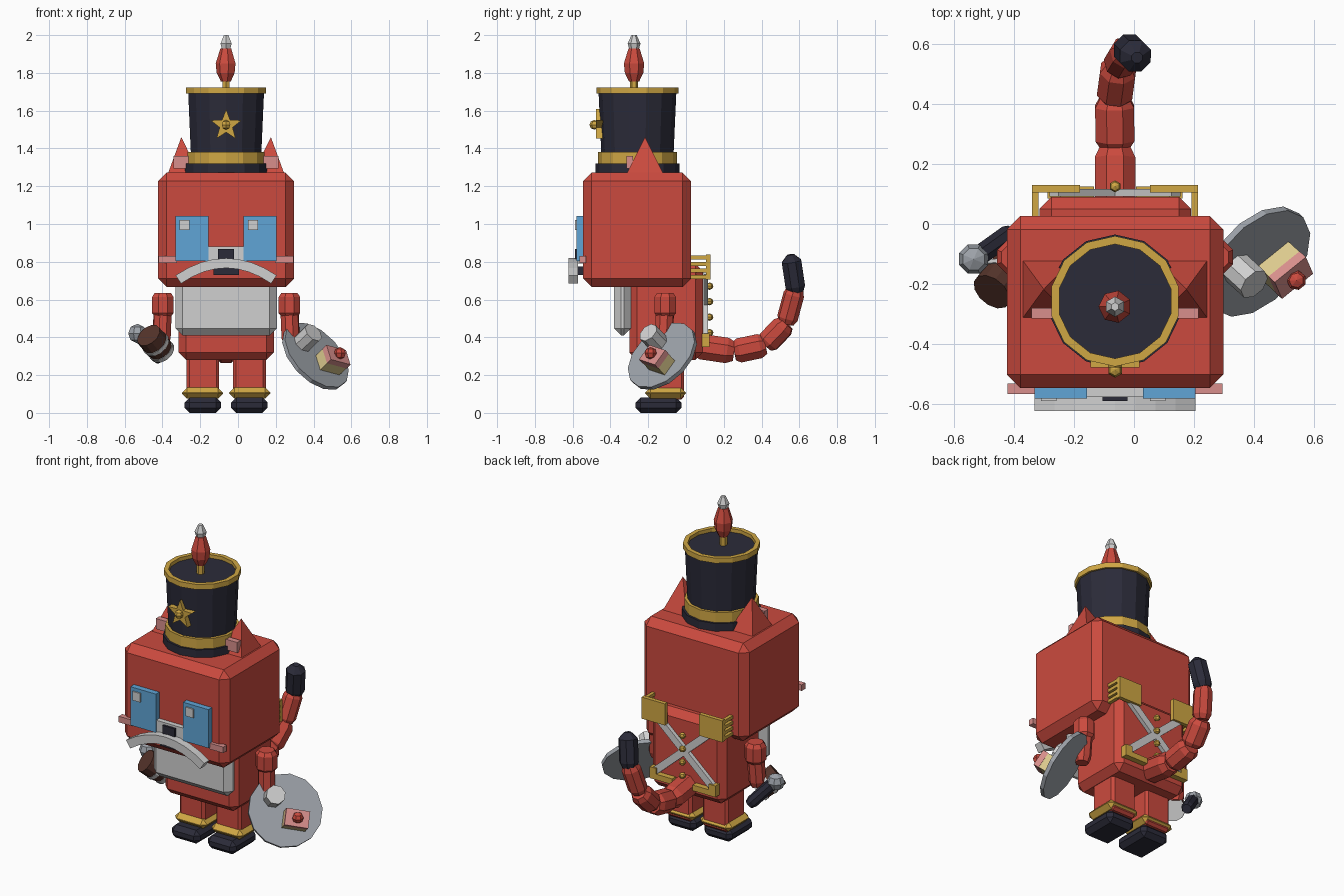
import bpy, bmesh, math
from mathutils import Vector, Matrix

cube = bpy.data.objects.get("Cube")
if cube:
    bpy.data.objects.remove(cube, do_unlink=True)

CX = -0.063            # centre line of the figure
HAT_Y = -0.257


def material(name, hex_code):
    def lin(c):
        return c / 12.92 if c <= 0.04045 else ((c + 0.055) / 1.055) ** 2.4
    col = [lin(int(hex_code[i:i + 2], 16) / 255) for i in range(0, 6, 2)] + [1]
    m = bpy.data.materials.new(name)
    m.use_nodes = True
    m.diffuse_color = col
    m.node_tree.nodes["Principled BSDF"].inputs["Base Color"].default_value = col
    return m


RED = material("red", "CB4A3E")
NAVY = material("dark navy", "2B2B39")
GOLD = material("gold", "D0A744")
PALE = material("pale grey", "D0D0D0")
STEEL = material("steel grey", "9DA2A9")
BLUE = material("sky blue", "60A5D6")
PINK = material("pink", "D88F8C")
TAN = material("cream", "DCCA8E")
BROWN = material("brown", "54332A")


def finish(name, bm, mat, matrix=None):
    bmesh.ops.remove_doubles(bm, verts=bm.verts, dist=1e-5)
    bmesh.ops.recalc_face_normals(bm, faces=bm.faces)
    if matrix:
        bm.transform(matrix)
    me = bpy.data.meshes.new(name)
    bm.to_mesh(me)
    bm.free()
    me.materials.append(mat)
    ob = bpy.data.objects.new(name, me)
    bpy.context.collection.objects.link(ob)
    return ob


def box(name, mat, x, y, z, bevel=0, matrix=None):
    """Box from (min, max) pairs with chamfered edges."""
    bm = bmesh.new()
    size = [b - a for a, b in (x, y, z)]
    mid = [(a + b) / 2 for a, b in (x, y, z)]
    bmesh.ops.create_cube(bm, size=1, matrix=Matrix.Translation(mid) @ Matrix.Diagonal(size + [1]))
    if bevel:
        bmesh.ops.bevel(bm, geom=bm.edges[:], offset=bevel, segments=1, affect='EDGES')
    return finish(name, bm, mat, matrix)


def lathe(name, mat, profile, sides, matrix):
    """Faceted turned shape from (radius, height) pairs."""
    bm = bmesh.new()
    rings = []
    for r, h in profile:
        angles = [2 * math.pi * (i + 0.5) / sides for i in range(sides)]
        rings.append([bm.verts.new((r * math.cos(a), r * math.sin(a), h)) for a in angles])
    for lo, hi in zip(rings, rings[1:]):
        for i in range(sides):
            j = (i + 1) % sides
            bm.faces.new((lo[i], lo[j], hi[j], hi[i]))
    for ring, (r, h) in ((rings[0], profile[0]), (rings[-1], profile[-1])):
        if r > 0:
            bm.faces.new(ring)
    return finish(name, bm, mat, matrix)


def segment(name, mat, a, b, r, sides=8, tip=0.75):
    """Limb segment between two points with narrowed ends."""
    a, b = Vector(a), Vector(b)
    d = b - a
    prof = [(r * 0.75, 0), (r, d.length * 0.15), (r, d.length * 0.82), (r * tip, d.length)]
    return lathe(name, mat, prof, sides, Matrix.Translation(a) @ d.to_track_quat('Z', 'Y').to_matrix().to_4x4())


def ball(name, mat, centre, r, sides=6):
    prof = [(0, -r), (r * 0.75, -r * 0.66), (r, 0), (r * 0.75, r * 0.66), (0, r)]
    return lathe(name, mat, prof, sides, Matrix.Translation(centre))


def prism(name, mat, pts, y0, y1):
    """Outline in the front plane, given depth."""
    bm = bmesh.new()
    face = bm.faces.new([bm.verts.new((x, y0, z)) for x, z in pts])
    ext = bmesh.ops.extrude_face_region(bm, geom=[face])
    verts = [v for v in ext["geom"] if isinstance(v, bmesh.types.BMVert)]
    bmesh.ops.translate(bm, verts=verts, vec=(0, y1 - y0, 0))
    if not face.is_valid or len(bm.faces) < len(pts) + 2:
        bm.faces.new([v for v in bm.verts if v not in verts])
    return finish(name, bm, mat)


def span(side, a, b):
    """x range offset from the centre line on one side."""
    return tuple(sorted((CX + side * a, CX + side * b)))


# head, body and bib
box("head", RED, (-0.423, 0.297), (-0.545, 0.027), (0.667, 1.272), 0.045)
box("body", RED, (-0.315, 0.19), (-0.30, 0.09), (0.28, 0.79), 0.04)
box("bib", PALE, (-0.332, 0.206), (-0.382, -0.29), (0.41, 0.72), 0.038)

# paired parts
for side, word in ((-1, "right"), (1, "left")):
    box(word + "_leg", RED, span(side, 0.037, 0.21), (-0.19, -0.01), (0.07, 0.34), 0.015)
    box(word + "_boot_cuff", GOLD, span(side, 0.016, 0.234), (-0.217, 0.0), (0.075, 0.135), 0.028)
    box(word + "_boot", NAVY, span(side, 0.027, 0.22), (-0.267, -0.025), (0.0, 0.082), 0.027)
    sx = CX + side * 0.335
    segment(word + "_shoulder", RED, (sx, -0.11, 0.51), (sx, -0.11, 0.635), 0.062)
    segment(word + "_arm", RED, (sx, -0.11, 0.56), (sx + side * 0.008, -0.12, 0.36), 0.05)
    box(word + "_eye", BLUE, span(side, 0.093, 0.267), (-0.58, -0.54), (0.805, 1.043))
    box(word + "_cheek", PINK, span(side, 0.26, 0.357), (-0.565, -0.53), (0.793, 0.83))
    gx = -0.31 if side < 0 else 0.053
    box(word + "_eye_glint", PALE, (gx, gx + 0.052), (-0.588, -0.579), (0.967, 1.022))

    # pyramid ear with pink lining
    ear = Matrix.Translation((CX + side * 0.225, -0.217, 1.26)) @ Matrix.Diagonal((0.85, 1, 1, 1))
    ob = lathe(word + "_ear", RED, [(0.142, 0), (0, 0.2)], 4, ear)
    for v in ob.data.vertices:
        if v.co.z > 1.4:
            v.co.x += side * 0.012
    box(word + "_ear_lining", PINK, span(side, 0.18, 0.278), (-0.315, -0.28), (1.295, 1.36))

    # back plates with edge slats, belt plates
    box(word + "_back_plate", GOLD, span(side, 0.117, 0.276), (0.105, 0.13), (0.705, 0.838))
    for i in range(4):
        z = 0.71 + i * 0.034
        box(f"{word}_plate_slat_{i}", GOLD, span(side, 0.255, 0.276), (0.02, 0.11), (z, z + 0.02))
    box(word + "_belt_plate", GOLD, span(side, 0.07, 0.225), (0.085, 0.125), (0.35, 0.385))
    box(word + "_belt_corner", GOLD, span(side, 0.18, 0.225), (0.085, 0.125), (0.36, 0.42))

    # crossed straps
    turn = Matrix.Translation((CX, 0.104, 0.57)) @ Matrix.Rotation(side * 0.85, 4, 'Y')
    box(word + "_strap", PALE, (-0.022, 0.022), (-0.012, 0.012), (-0.27, 0.27), 0, turn)

for i in range(4):
    ball(f"back_button_{i}", GOLD, (CX, 0.125, 0.425 + i * 0.082), 0.02)

# face
box("muzzle", PALE, (-0.16, 0.035), (-0.575, -0.54), (0.79, 0.88))
box("nose", NAVY, (-0.105, -0.022), (-0.588, -0.57), (0.815, 0.867))
box("mouth", NAVY, (-0.13, 0.005), (-0.575, -0.54), (0.73, 0.775))
upper, lower = [], []
for i in range(9):
    u = -0.253 + 0.506 * i / 8
    z = 0.793 - 1.35 * u * u
    n = Vector((2.7 * u, 1)).normalized() * 0.026
    upper.append((CX + u + n.x, z + n.y))
    lower.append((CX + u - n.x, z - n.y))
prism("moustache", PALE, upper + lower[::-1], -0.622, -0.573)

# hat
hat = Matrix.Translation((CX, HAT_Y, 0))
lathe("hat_brim", NAVY, [(0.222, 1.265), (0.222, 1.32)], 14, hat)
lathe("hat_band", GOLD, [(0.209, 1.32), (0.209, 1.382)], 14, hat)
lathe("hat_crown", NAVY, [(0.188, 1.3), (0.206, 1.7)], 14, hat)
lathe("hat_rim", GOLD, [(0.19, 1.69), (0.217, 1.69), (0.217, 1.722), (0.19, 1.722), (0.19, 1.695)], 14, hat).data.materials.append(NAVY)
for p in bpy.data.objects["hat_rim"].data.polygons:
    if len(p.vertices) > 4:
        p.material_index = 1
plume = Matrix.Translation((CX, -0.275, 0))
lathe("plume_stem", GOLD, [(0.022, 1.69), (0.022, 1.78)], 6, plume)
lathe("plume", RED, [(0.028, 1.755), (0.05, 1.8), (0.055, 1.85), (0.03, 1.93)], 7, plume)
lathe("plume_tip", PALE, [(0.018, 1.9), (0.034, 1.955), (0.014, 2.0)], 6, plume)

# hat badge
star = []
for i in range(10):
    r = 0.036 if i % 2 else 0.086
    a = math.pi / 2 + i * math.pi / 5
    star.append((CX + r * math.cos(a), 1.522 + r * math.sin(a)))
prism("badge_star", GOLD, star, -0.477, -0.44)
ball("badge_stud", GOLD, (CX, -0.485, 1.525), 0.026)

# tail
path = [(CX, 0.05, 0.355), (CX, 0.255, 0.325), (-0.065, 0.42, 0.36), (-0.05, 0.53, 0.475), (-0.02, 0.58, 0.66)]
for i, r in enumerate((0.073, 0.07, 0.064, 0.056)):
    segment(f"tail_{i}", RED, path[i], path[i + 1], r)
segment("tail_tip", NAVY, (-0.02, 0.583, 0.64), (0.01, 0.553, 0.838), 0.056, 8, 0.35)

# plate with cup and cake, aligned to the plate's own axes
normal = Vector((0.6, -0.55, 0.58)).normalized()
long_axis = Vector((0.76, 0.614, -0.203))
long_axis = (long_axis - normal * long_axis.dot(normal)).normalized()
frame = Matrix((long_axis, normal.cross(long_axis), normal)).transposed().to_4x4()


def on_plate(offset):
    return Matrix.Translation(Vector((0.41, -0.125, 0.30)) + Vector(offset)) @ frame


cake = on_plate((0.057, 0.005, -0.055))
cup = on_plate((-0.075, -0.016, 0.063))
lathe("plate", STEEL, [(0.212, -0.012), (0.212, 0.012)], 14, on_plate((0, 0, 0)))
lathe("cup", PALE, [(0.056, 0), (0.056, 0.108)], 8, cup)
box("cake_base", TAN, (-0.067, 0.067), (-0.048, 0.048), (0, 0.073), 0, cake)
box("cake_icing", PINK, (-0.068, 0.068), (-0.049, 0.049), (0.073, 0.108), 0, cake)
ball("cherry", RED, cake @ Vector((0, 0, 0.122)), 0.033, 7)

# banded mug and microphone in the right hand
axis = Vector((-0.5, -0.6, 0.6))
mug = Matrix.Translation((-0.435, -0.18, 0.365)) @ axis.to_track_quat('Z', 'Y').to_matrix().to_4x4()
lathe("mug", BROWN, [(0.066, -0.065), (0.073, 0), (0.07, 0.075)], 12, mug)
lathe("mug_band", PALE, [(0.076, -0.01), (0.076, 0.012)], 12, mug)
lathe("mug_base", PALE, [(0.07, -0.075), (0.071, -0.05)], 12, mug)
segment("microphone_handle", NAVY, (-0.41, -0.03, 0.28), (-0.515, -0.105, 0.405), 0.036, 8, 1.0)
ball("microphone_head", STEEL, (-0.533, -0.117, 0.42), 0.052, 8)
